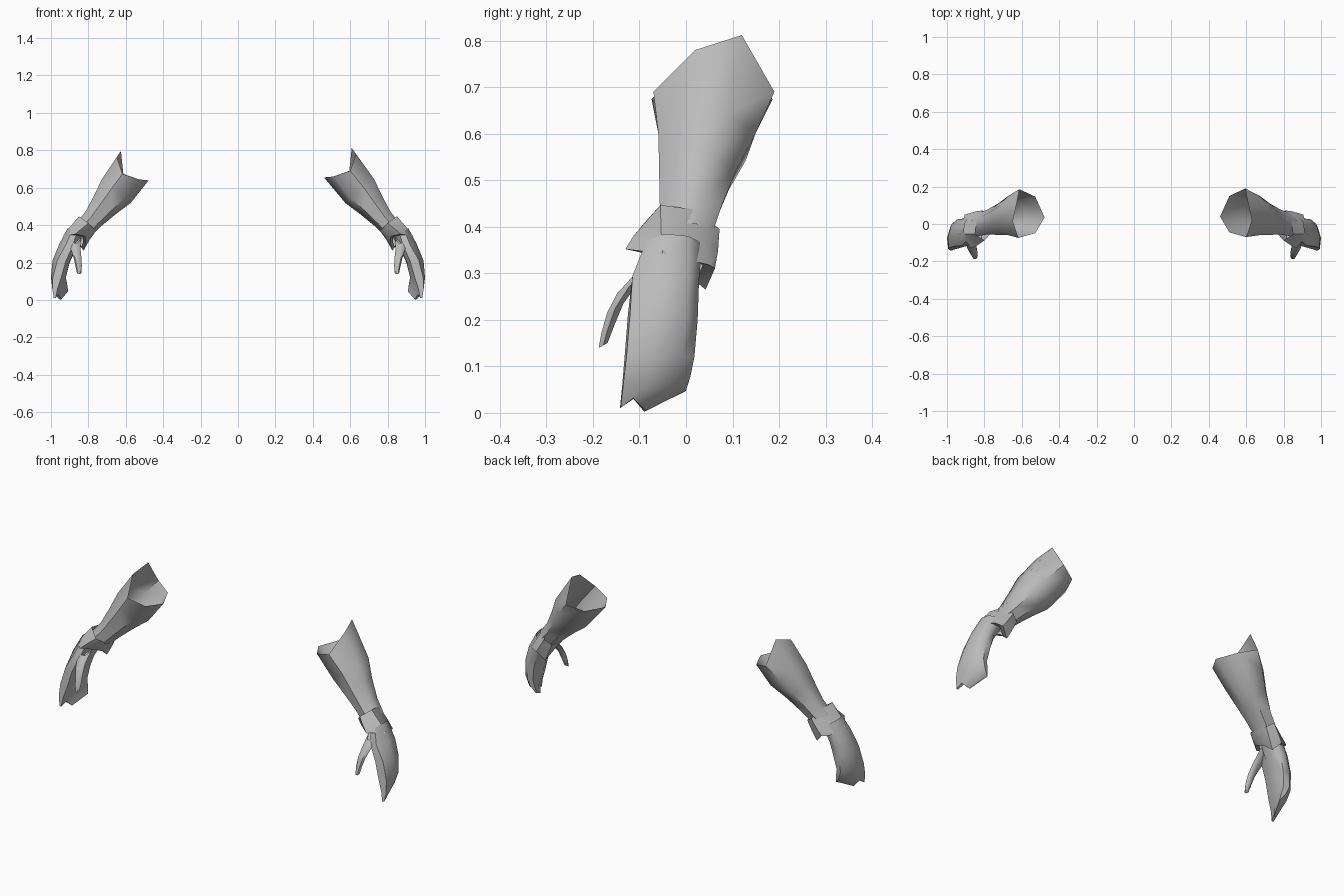
import bpy, bmesh, math
from mathutils import Vector

grey = bpy.data.materials.new("plain grey")
grey.diffuse_color = (0.5, 0.5, 0.5, 1)


def loft(name, rings, side, cap_end=False, angle=50):
    """Skin a list of equal-length point loops; side = -1 mirrors in x."""
    bm = bmesh.new()
    loops = [[bm.verts.new((side * p[0], p[1], p[2])) for p in r] for r in rings]
    n = len(loops[0])
    for a, b in zip(loops, loops[1:]):
        for i in range(n):
            j = (i + 1) % n
            bm.faces.new((a[i], a[j], b[j], b[i]))
    if cap_end:
        # bridge the two flat sides of the last loop
        e = loops[-1]
        for i in range(n // 2 - 1):
            bm.faces.new((e[i], e[i + 1], e[n - 2 - i], e[n - 1 - i]))
    # outward direction: rings run clockwise or not depending on the side
    c = sum((v.co for v in loops[0] + loops[1]), Vector()) / (2 * n)
    bm.normal_update()
    s = sum(f.normal.dot(f.calc_center_median() - c) for f in list(bm.faces)[:n])
    if s < 0:
        bmesh.ops.reverse_faces(bm, faces=bm.faces)
    if cap_end:
        bmesh.ops.recalc_face_normals(bm, faces=bm.faces)
    me = bpy.data.meshes.new(name)
    bm.to_mesh(me)
    bm.free()
    ob = bpy.data.objects.new(name, me)
    me.materials.append(grey)
    bpy.context.collection.objects.link(ob)
    bpy.ops.object.select_all(action='DESELECT')
    ob.select_set(True)
    bpy.context.view_layer.objects.active = ob
    bpy.ops.object.shade_smooth_by_angle(angle=math.radians(angle))
    return ob


def oval(c, w, h, across=(0.77, 0, 0.64), n=7, depth=(0, 1, 0)):
    """Oval loop starting on the inner side, turning towards the back."""
    c, u, v = Vector(c), Vector(across), Vector(depth)
    return [c - u * w * math.cos(2 * math.pi * k / n) + v * h * math.sin(2 * math.pi * k / n)
            for k in range(n)]


def arm(side, label, top_shift):
    # Flared open sleeve with an uneven rim
    rim = [(.46, .04, .655), (.51, .15, .66), (.595, .19, .69), (.608, .12, .812),
           (.63, .02, .78), (.60, -.07, .69), (.51, -.045, .66)]
    rim = [Vector(p) + Vector(top_shift) for p in rim]
    loft(label + "_sleeve", [
        rim,
        oval((.655, .045, .585), .105, .107),
        oval((.715, .025, .51), .08, .085),
        oval((.775, .01, .435), .06, .068),
        oval((.83, -.005, .375), .055, .062)], side)

    # Turned-back cuff, flared, with a hanging inner back corner
    top = [(.758, 0, .37), (.775, .055, .37), (.81, .072, .395), (.842, .02, .437),
           (.85, -.055, .447), (.80, -.088, .41), (.765, -.05, .375)]
    low = [(.815, 0, .30), (.825, .042, .265), (.865, .062, .31), (.905, .05, .318),
           (.935, -.05, .342), (.87, -.13, .352), (.815, -.075, .34)]
    mid = [Vector(a).lerp(Vector(b), .55) + (Vector(a).lerp(Vector(b), .55) - Vector((.838, -.01, .36))) * .03
           for a, b in zip(top, low)]
    inner = [Vector(p).lerp(Vector((.86, -.025, .335)), .3) for p in low]
    loft(label + "_cuff", [top, mid, low, inner], side, angle=45)

    # Flat mitten-like hand: first four points inner face, last four outer face
    loft(label + "_hand", [
        [(.865, -.085, .35), (.835, -.055, .345), (.825, 0, .34), (.85, .03, .345),
         (.88, .035, .365), (.905, .005, .38), (.91, -.045, .385), (.89, -.085, .37)],
        [(.885, -.115, .285), (.868, -.06, .27), (.87, -.005, .265), (.89, .025, .27),
         (.92, .028, .285), (.95, .005, .295), (.955, -.06, .30), (.92, -.115, .295)],
        [(.92, -.125, .21), (.90, -.075, .21), (.90, -.02, .20), (.91, .02, .19),
         (.945, .025, .20), (.975, .0, .21), (.992, -.065, .21), (.965, -.12, .215)],
        [(.945, -.132, .12), (.93, -.085, .12), (.92, -.03, .12), (.922, .01, .12),
         (.95, .018, .12), (.98, -.01, .12), (1.0, -.075, .12), (.99, -.128, .12)],
        [(.965, -.137, .06), (.945, -.09, .06), (.922, -.035, .065), (.912, .004, .075),
         (.935, .01, .08), (.965, -.02, .065), (.988, -.085, .06), (.993, -.135, .06)],
        [(.975, -.142, .01), (.962, -.113, .03), (.945, -.09, .003), (.908, -.002, .046),
         (.914, .0, .048), (.957, -.086, .004), (.978, -.113, .032), (.985, -.14, .011)],
    ], side, cap_end=True)

    # Thumb, thick at the palm and tapering downwards
    d = (0, .85, .5)
    loft(label + "_thumb", [
        oval((.872, -.07, .325), .03, .045, (1, 0, 0), 6, d),
        oval((.868, -.122, .272), .026, .036, (1, 0, 0), 6, d),
        oval((.858, -.152, .225), .021, .024, (1, 0, 0), 6, d),
        oval((.852, -.168, .18), .017, .019, (1, 0, 0), 6, d),
        oval((.85, -.178, .145), .012, .013, (1, 0, 0), 6, d)], side, cap_end=True)


arm(1, "right", (0, 0, 0))
arm(-1, "left", (.018, -.004, -.016))
